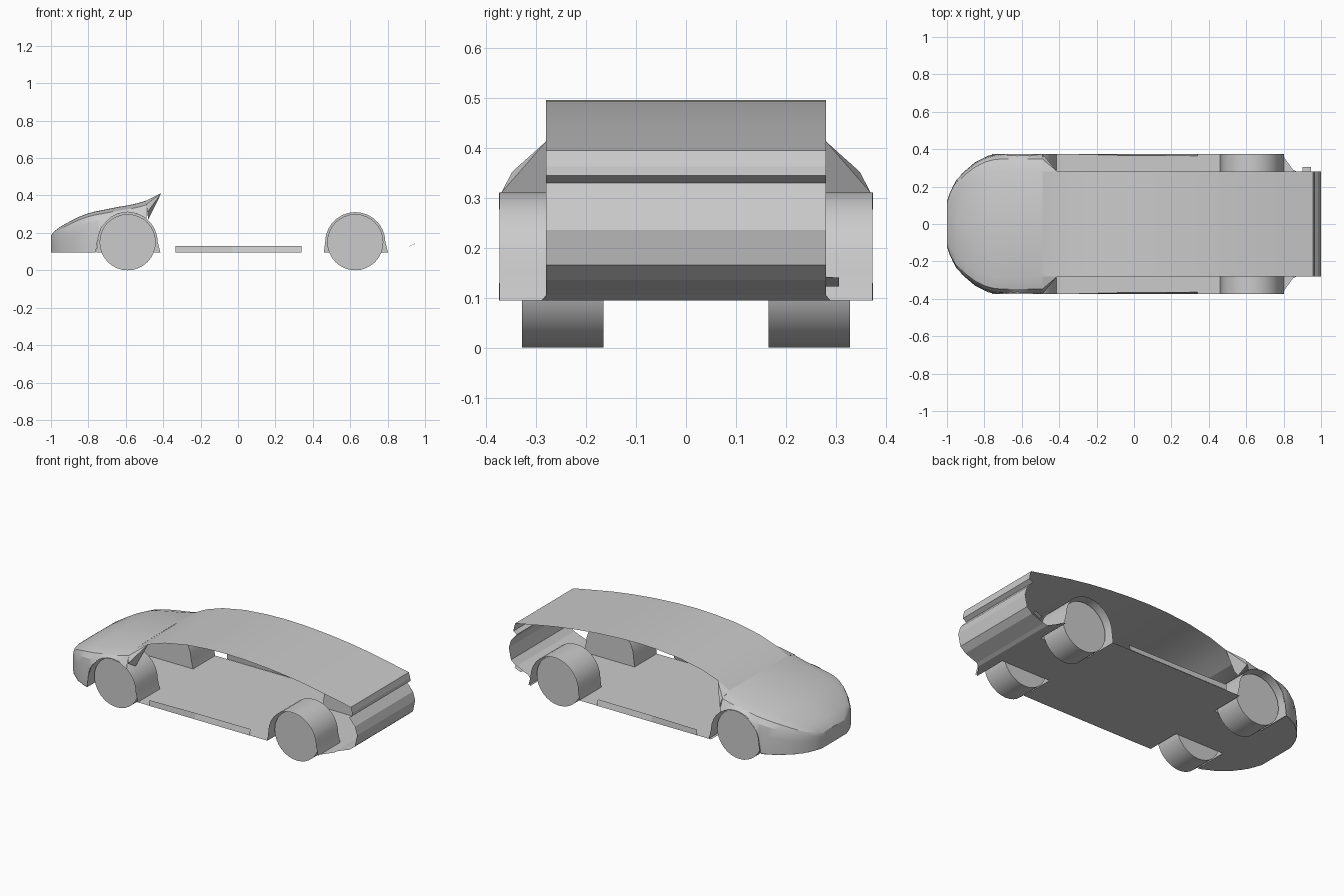
import bpy, bmesh, math

if "Cube" in bpy.data.objects:
    bpy.data.objects.remove(bpy.data.objects["Cube"])

grey = bpy.data.materials.new("body_grey")
grey.diffuse_color = (0.6, 0.6, 0.6, 1)
grey.use_nodes = True
grey.node_tree.nodes["Principled BSDF"].inputs["Base Color"].default_value = grey.diffuse_color


def make(name, verts, faces, smooth=None):
    me = bpy.data.meshes.new(name)
    me.from_pydata(verts, [], faces)
    bm = bmesh.new()
    bm.from_mesh(me)
    bmesh.ops.remove_doubles(bm, verts=bm.verts, dist=1e-5)
    bmesh.ops.recalc_face_normals(bm, faces=bm.faces)
    bm.to_mesh(me)
    bm.free()
    me.materials.append(grey)
    ob = bpy.data.objects.new(name, me)
    bpy.context.collection.objects.link(ob)
    if smooth:
        bpy.ops.object.select_all(action='DESELECT')
        ob.select_set(True)
        bpy.context.view_layer.objects.active = ob
        bpy.ops.object.shade_smooth_by_angle(angle=math.radians(smooth))
    return ob


def sheet(name, profile, y0, y1, smooth=None, cap=False):
    """Extrude an xz profile along y; optionally close the y0 end."""
    n = len(profile)
    verts = [(x, y0, z) for x, z in profile] + [(x, y1, z) for x, z in profile]
    faces = [(i, i + 1, n + i + 1, n + i) for i in range(n - 1)]
    if cap:
        faces.append(tuple(range(n)))
    return make(name, verts, faces, smooth)


FLOOR = 0.094
ARCH_Z, ARCH_R = 0.15, 0.161
FRONT, REAR = -0.59, 0.627

# Roof strip running from the bonnet to the tail edge
sheet("roof_panel", [(-.49, .372), (-.41, .413), (-.3, .45), (-.15, .479), (0, .492), (.12, .496),
                     (.25, .493), (.4, .483), (.55, .467), (.68, .448), (.82, .422), (.957, .395)],
      -.28, .28, 15)

# Tail with spoiler lip, groove and rounded bumper
sheet("tail_panel", [(.957, .395), (.966, .363), (.968, .345), (.945, .33), (.985, .285),
                     (1.0, .235), (.985, .165), (.95, .135), (.87, .105)], -.28, .28)

# Flat floor, narrowed between the wheel wells
floor_steps = [(-1, .12), (-.97, .2), (-.92, .27), (-.85, .33), (-.78, .365), (-.76, .37), (-.76, .16),
               (-.43, .16), (-.43, .373), (.46, .373), (.46, .16), (.79, .16), (.79, .373),
               (.85, .29), (.87, .28)]
fv, ff = [], []
for i, (x, w) in enumerate(floor_steps):
    z = .105 if x > .86 else FLOOR
    fv += [(x, -w, z), (x, w, z)]
    if i and floor_steps[i - 1][0] != x:
        ff.append((2 * i - 2, 2 * i, 2 * i + 1, 2 * i - 1))
make("floor_panel", fv, ff)

# Nose and front fenders: loft of (x, half width, top height)
stations = [(-1, .12, .185), (-.985, .165, .205), (-.95, .235, .232), (-.9, .287, .26), (-.85, .327, .285),
            (-.8, .355, .304), (-.761, .367, .314), (-.75, .369, .316), (-.73, .372, .32), (-.68, .374, .33),
            (-.64, .374, .338), (-.59, .374, .346), (-.54, .374, .357), (-.49, .374, .372)]
rings = []
for x, w, zt in stations:
    zb = FLOOR
    if abs(x - FRONT) <= ARCH_R:
        zb = ARCH_Z + math.sqrt(ARCH_R ** 2 - (x - FRONT) ** 2)
    h = zt - FLOOR
    half = [(.75 * w, zt), (.93 * w, max(zb, zt - .08 * h)), (.98 * w, max(zb, zt - .22 * h)),
            (w, max(zb, zt - .5 * h)), (w * .995, zb)]
    ring = [(x, -y, z) for y, z in reversed(half)] + [(x, 0, zt + .001)] + [(x, y, z) for y, z in half]
    rings.append(ring)
n = len(rings[0])
nose_v = [p for r in rings for p in r]
nose_f = [(i * n + j, i * n + j + 1, (i + 1) * n + j + 1, (i + 1) * n + j)
          for i in range(len(rings) - 1) for j in range(n - 1)]
nose_f.append(tuple(range(n)))
make("nose_shell", nose_v, nose_f, 20)

for s, side in ((-1, "right"), (1, "left")):
    # Rear closing face of each front fender, up to the windscreen pillar
    make(side + "_fender_back",
         [(-.41, s * .28, .413), (-.49, s * .28, .372), (-.49, s * .348, .352), (-.485, s * .37, .31),
          (-.48, s * .3, .27), (-.47, s * .28, .3)], [(0, 1, 2), (0, 2, 3), (0, 3, 4, 5)])

    for cx, end in ((FRONT, "front"), (REAR, "rear")):
        # Wheel well: arch sheet with an inner wall
        arc = [(cx + ARCH_R * math.cos(a), ARCH_Z + ARCH_R * math.sin(a))
               for a in [math.pi * k / 14 for k in range(15)]]
        profile = [(cx + .175, FLOOR)] + arc + [(cx - .168, FLOOR)]
        sheet(end + "_" + side + "_wheel_well", profile, s * .16, s * .373, 30, cap=True)

        # Wheel: plain capped cylinder
        bpy.ops.mesh.primitive_cylinder_add(vertices=32, radius=.15, depth=.163,
                                            location=(cx, s * .2465, .15),
                                            rotation=(math.pi / 2, 0, 0))
        wheel = bpy.context.object
        wheel.name = end + "_" + side + "_wheel"
        wheel.data.materials.append(grey)
        bpy.ops.object.shade_smooth_by_angle(angle=math.radians(30))

    # Side sill: upright plate leaning inward toward the rear
    y = s * .374
    make(side + "_sill", [(-.335, y, FLOOR), (-.03, y, FLOOR), (.34, y, FLOOR),
                          (.34, s * .364, .129), (-.03, s * .366, .129), (-.335, y, .129)],
         [(0, 1, 4, 5), (1, 2, 3, 4)])

# Small loose flap beside the rear bumper
make("bumper_flap", [(.9, .28, .122), (.945, .28, .142), (.945, .306, .14), (.9, .306, .122)], [(0, 1, 2, 3)])
